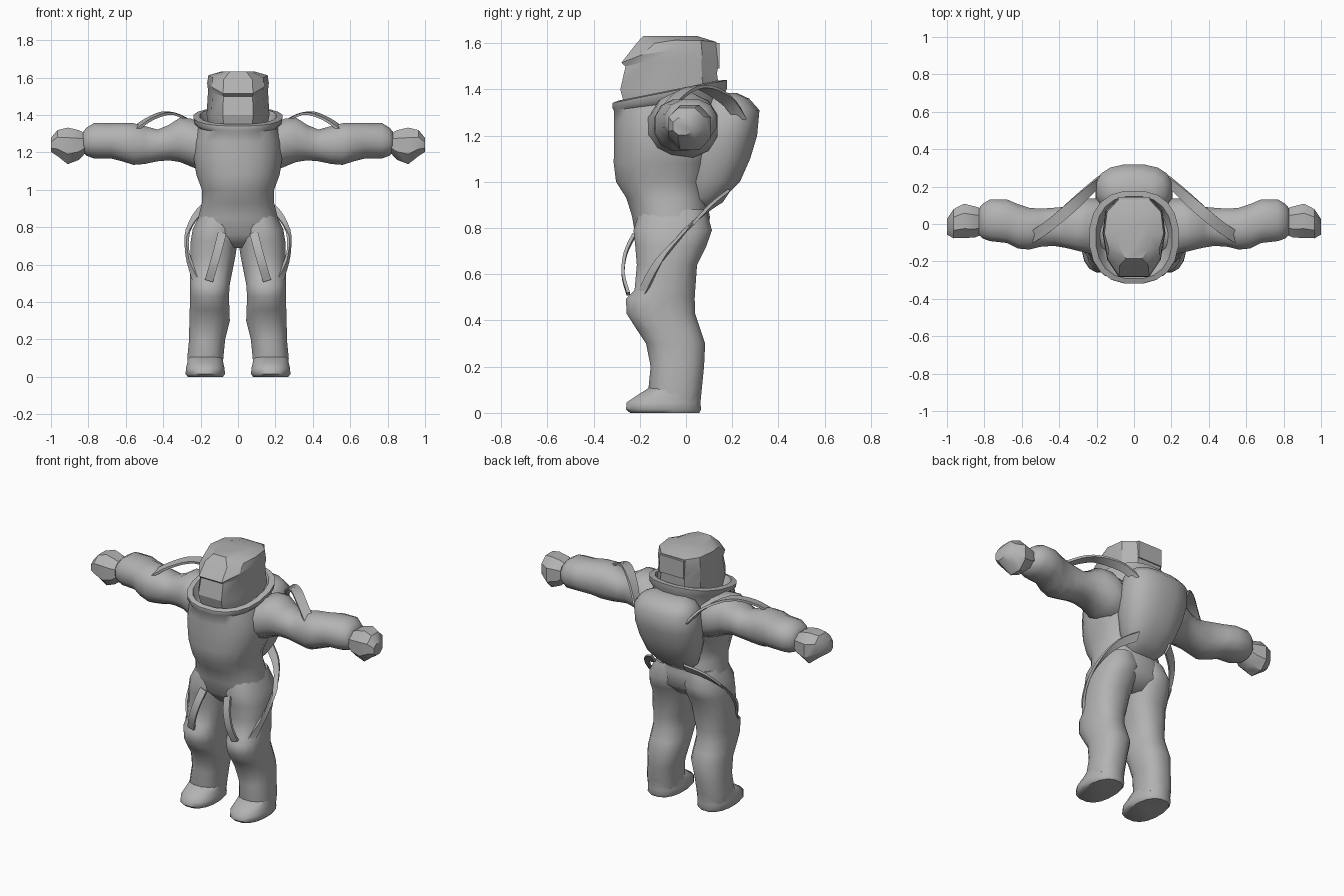
import bpy, bmesh, math
from mathutils import Vector

suit = bpy.data.materials.new("suit_grey")
suit.diffuse_color = (0.45, 0.45, 0.45, 1)


def finish(name, bm, angle=40):
    bmesh.ops.recalc_face_normals(bm, faces=bm.faces[:])
    me = bpy.data.meshes.new(name)
    bm.to_mesh(me)
    bm.free()
    me.materials.append(suit)
    ob = bpy.data.objects.new(name, me)
    bpy.context.collection.objects.link(ob)
    bpy.ops.object.select_all(action='DESELECT')
    ob.select_set(True)
    bpy.context.view_layer.objects.active = ob
    bpy.ops.object.shade_smooth_by_angle(angle=math.radians(angle))
    return ob


def skin(name, loops, angle=40):
    """Join point loops with quads and cap both ends."""
    bm = bmesh.new()
    vs = [[bm.verts.new(p) for p in loop] for loop in loops]
    n = len(vs[0])
    for a, b in zip(vs, vs[1:]):
        for i in range(n):
            j = (i + 1) % n
            bm.faces.new((a[i], a[j], b[j], b[i]))
    bm.faces.new(vs[0])
    bm.faces.new(vs[-1])
    return finish(name, bm, angle)


def oval(n, power):
    for i in range(n):
        t = 2 * math.pi * (i + 0.5) / n
        c, s = math.cos(t), math.sin(t)
        yield (math.copysign(abs(c) ** power, c), math.copysign(abs(s) ** power, s))


def upright(name, rings, n=16, power=0.85, side=1, angle=50):
    """Rings: z, centre x, half width, front y, back y, tilt."""
    return skin(name, [[(side * (cx + w * c), (f + b) / 2 + (b - f) / 2 * s,
                         z + tilt * ((f + b) / 2 + (b - f) / 2 * s))
                        for c, s in oval(n, power)]
                       for z, cx, w, f, b, tilt in rings], angle)


def sideways(name, rings, side, n=12, angle=50):
    """Rings: x, front y, back y, low z, high z."""
    return skin(name, [[(side * x, (f + b) / 2 + (b - f) / 2 * c, (lo + hi) / 2 + (hi - lo) / 2 * s)
                        for c, s in oval(n, 0.9)] for x, f, b, lo, hi in rings], angle)


def strap(name, pts, across, side, width=0.06, thick=0.014):
    """Flat ribbon through the points; one width direction per point."""
    loops = []
    P = [Vector(p) for p in pts]
    A = [Vector(a).normalized() for a in across]
    last = len(P) - 1
    for i in range(last):
        p0, p1, p2, p3 = P[max(i - 1, 0)], P[i], P[i + 1], P[min(i + 2, last)]
        for k in range(4 if i < last - 1 else 5):
            t = k / 4
            q = 0.5 * (2 * p1 + (p2 - p0) * t + (2 * p0 - 5 * p1 + 4 * p2 - p3) * t * t
                       + (3 * p1 - p0 - 3 * p2 + p3) * t ** 3)
            w = A[i].lerp(A[i + 1], t).normalized() * width / 2
            h = w.cross(p2 - p1).normalized() * thick / 2
            loops.append([(side * v.x, v.y, v.z) for v in (q - w - h, q + w - h, q + w + h, q - w + h)])
    return skin(name, loops, 30)


# Torso with tilted collar and hollow neck opening
upright("torso", [
    (0.69, 0, 0.14, -0.16, 0.03, 0), (0.76, 0, 0.225, -0.22, 0.10, 0),
    (0.85, 0, 0.215, -0.235, 0.105, 0), (0.93, 0, 0.195, -0.26, 0.09, 0),
    (1.00, 0, 0.195, -0.305, 0.09, 0), (1.08, 0, 0.225, -0.315, 0.12, 0),
    (1.18, 0, 0.24, -0.315, 0.15, 0), (1.27, 0, 0.235, -0.315, 0.16, 0.05),
    (1.35, 0, 0.215, -0.315, 0.165, 0.13), (1.375, 0, 0.235, -0.322, 0.18, 0.17),
    (1.405, 0, 0.24, -0.32, 0.18, 0.2), (1.41, 0, 0.205, -0.295, 0.15, 0.2),
    (1.36, 0, 0.18, -0.275, 0.125, 0.2), (1.32, 0, 0.16, -0.25, 0.11, 0.1)], n=20)

# Rounded backpack
upright("backpack", [
    (0.88, 0, 0.08, 0.03, 0.10, 0), (0.93, 0, 0.13, 0.0, 0.165, 0),
    (1.00, 0, 0.165, 0.0, 0.235, 0), (1.10, 0, 0.195, 0.0, 0.28, 0),
    (1.20, 0, 0.21, 0.02, 0.31, 0), (1.31, 0, 0.205, 0.05, 0.32, 0),
    (1.36, 0, 0.17, 0.08, 0.275, 0), (1.385, 0, 0.11, 0.12, 0.22, 0)], power=0.8)

# Faceted helmet: half outline mirrored into a ten-sided loop
half = [(0.08, -0.28), (0.14, -0.19), (0.165, -0.05), (0.15, 0.07), (0.085, 0.14)]
outline = half + [(-x, y) for x, y in reversed(half)]


def helmet_loop(scale, z, front=0):
    zs = z if isinstance(z, tuple) else (z,) * 5
    zs = zs + zs[::-1]
    return [(x * scale, (y + 0.07) * scale - 0.07 + (front if y < -0.15 else 0), h)
            for (x, y), h in zip(outline, zs)]


skin("helmet", [
    helmet_loop(0.92, 1.32), helmet_loop(1.02, 1.40),
    helmet_loop(0.97, (1.50, 1.52, 1.53, 1.52, 1.47), 0.012),
    helmet_loop(1.0, (1.515, 1.55, 1.57, 1.55, 1.50)),
    helmet_loop(0.96, (1.59, 1.60, 1.613, 1.612, 1.605), 0.05),
    helmet_loop(0.55, 1.632)], 25)

# Block on the back of the helmet
bm = bmesh.new()
bmesh.ops.create_cube(bm, size=1)
for v in bm.verts:
    v.co = (v.co.x * 0.17, 0.115 + v.co.y * 0.06, 1.545 + v.co.z * 0.11)
finish("helmet_back_block", bm, 30)

for s, tag in ((1, "left"), (-1, "right")):
    # Trouser leg with bulging knee
    upright(tag + "_leg", [
        (0.05, 0.175, 0.095, -0.15, 0.06, 0), (0.10, 0.175, 0.098, -0.165, 0.07, 0),
        (0.20, 0.165, 0.098, -0.155, 0.08, 0), (0.30, 0.152, 0.11, -0.175, 0.085, 0),
        (0.36, 0.152, 0.108, -0.215, 0.065, 0), (0.43, 0.152, 0.105, -0.26, 0.042, 0),
        (0.495, 0.15, 0.108, -0.262, 0.04, 0), (0.53, 0.147, 0.112, -0.225, 0.042, 0),
        (0.64, 0.135, 0.122, -0.215, 0.05, 0), (0.72, 0.128, 0.128, -0.222, 0.09, 0),
        (0.79, 0.118, 0.126, -0.23, 0.115, 0), (0.88, 0.10, 0.10, -0.2, 0.09, 0)], side=s)
    # Boot
    upright(tag + "_boot", [
        (0.0, 0.175, 0.095, -0.245, 0.06, 0), (0.015, 0.175, 0.107, -0.262, 0.068, 0),
        (0.045, 0.175, 0.105, -0.26, 0.065, 0), (0.075, 0.175, 0.098, -0.215, 0.068, 0),
        (0.11, 0.175, 0.094, -0.16, 0.07, 0)], side=s)
    # Arm with puffy shoulder and forearm
    sideways(tag + "_arm", [
        (0.10, -0.16, 0.12, 1.10, 1.36), (0.20, -0.175, 0.14, 1.10, 1.36),
        (0.25, -0.16, 0.14, 1.12, 1.385), (0.31, -0.145, 0.115, 1.145, 1.39),
        (0.37, -0.13, 0.095, 1.155, 1.35), (0.43, -0.12, 0.09, 1.15, 1.325),
        (0.50, -0.125, 0.085, 1.135, 1.345), (0.56, -0.14, 0.09, 1.13, 1.36),
        (0.62, -0.135, 0.11, 1.15, 1.36), (0.68, -0.105, 0.135, 1.165, 1.36),
        (0.77, -0.095, 0.135, 1.165, 1.36), (0.81, -0.08, 0.11, 1.18, 1.335),
        (0.83, -0.06, 0.085, 1.20, 1.31)], s)
    # Mitten
    sideways(tag + "_hand", [
        (0.81, -0.06, 0.085, 1.20, 1.30), (0.85, -0.078, 0.10, 1.155, 1.325),
        (0.91, -0.082, 0.115, 1.13, 1.34), (0.965, -0.082, 0.085, 1.175, 1.325),
        (1.0, -0.06, 0.03, 1.20, 1.28)], s, n=8, angle=35)
    # Strap from backpack over the shoulder to the upper arm
    strap(tag + "_shoulder_strap",
          [(0.17, 0.25, 1.25), (0.24, 0.18, 1.35), (0.36, 0.07, 1.41), (0.47, -0.02, 1.38), (0.57, -0.085, 1.31)],
          [(0.3, 0.3, 1), (0.6, 0.6, 0.6), (0.6, 0.8, 0.1), (0.5, 0.8, 0), (0.5, 0.8, 0)], s)
    # Strap from backpack round the hip to the thigh
    strap(tag + "_hip_strap",
          [(0.11, 0.17, 0.94), (0.21, 0.09, 0.88), (0.27, -0.02, 0.77), (0.265, -0.13, 0.64), (0.215, -0.195, 0.50)],
          [(0.1, 0.6, 0.9), (0.1, 0.6, 0.7), (0.1, 0.8, 0.6), (0.3, 0.8, 0.4), (0.8, 0.6, 0.2)], s)
    # Bowed strap on the front of the thigh
    strap(tag + "_thigh_strap",
          [(0.085, -0.225, 0.77), (0.105, -0.262, 0.69), (0.13, -0.272, 0.60), (0.155, -0.25, 0.515)],
          [(1, 0, 0.3)] * 4, s, width=0.045)
